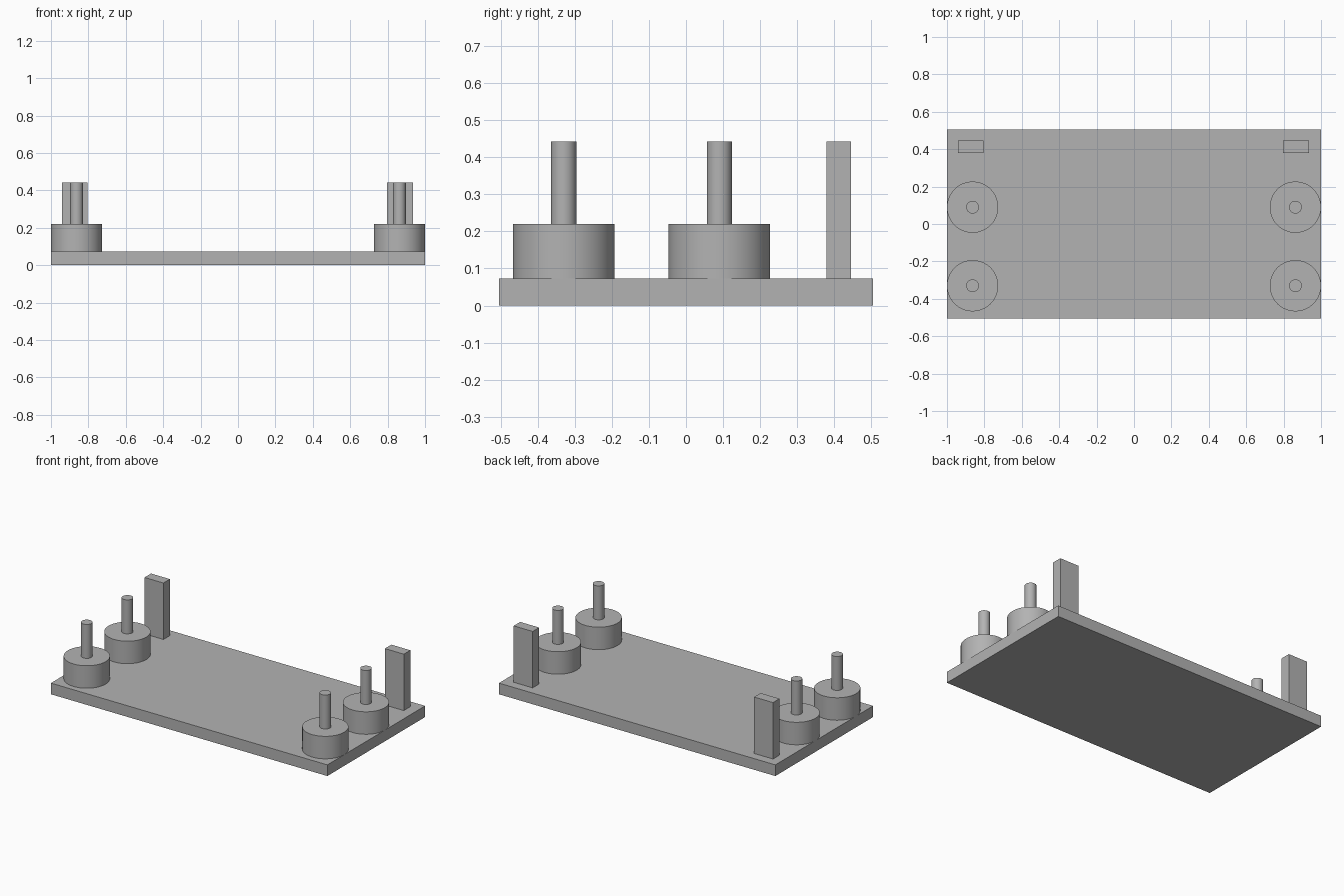
import bpy
import math

cube = bpy.data.objects.get("Cube")
if cube:
    bpy.data.objects.remove(cube, do_unlink=True)

grey = bpy.data.materials.new("plain_grey")
grey.use_nodes = True
colour = (0.45, 0.45, 0.45, 1)
grey.diffuse_color = colour
grey.node_tree.nodes["Principled BSDF"].inputs["Base Color"].default_value = colour

PLATE_TOP, DRUM_TOP, POST_TOP = 0.073, 0.22, 0.442


def finish(name):
    obj = bpy.context.object
    obj.name = name
    obj.data.name = name
    obj.data.materials.append(grey)
    return obj


def box(name, x, y, width, depth, bottom, top):
    bpy.ops.mesh.primitive_cube_add(size=1, location=(x, y, (bottom + top) / 2))
    bpy.context.object.scale = (width, depth, top - bottom)
    bpy.ops.object.transform_apply(location=False, rotation=False, scale=True)
    return finish(name)


def cylinder(name, x, y, radius, bottom, top):
    bpy.ops.mesh.primitive_cylinder_add(
        vertices=64, radius=radius, depth=top - bottom,
        location=(x, y, (bottom + top) / 2))
    bpy.ops.object.shade_smooth_by_angle(angle=math.radians(30))
    return finish(name)


# Flat rectangular base
box("base_plate", 0, 0, 2, 1.01, 0, PLATE_TOP)

# Drums with upright pins, a front and a rear one on each side
for side, sx in (("left", 1), ("right", -1)):
    for place, y in (("front", -0.33), ("rear", 0.09)):
        x = sx * 0.863
        cylinder(f"{place}_{side}_drum", x, y, 0.137, PLATE_TOP, DRUM_TOP)
        cylinder(f"{place}_{side}_pin", x, y, 0.034, DRUM_TOP, POST_TOP)

# Rectangular posts near the back corners
for side, x in (("left", 0.866), ("right", -0.873)):
    box(f"{side}_post", x, 0.412, 0.137, 0.067, PLATE_TOP, POST_TOP)
